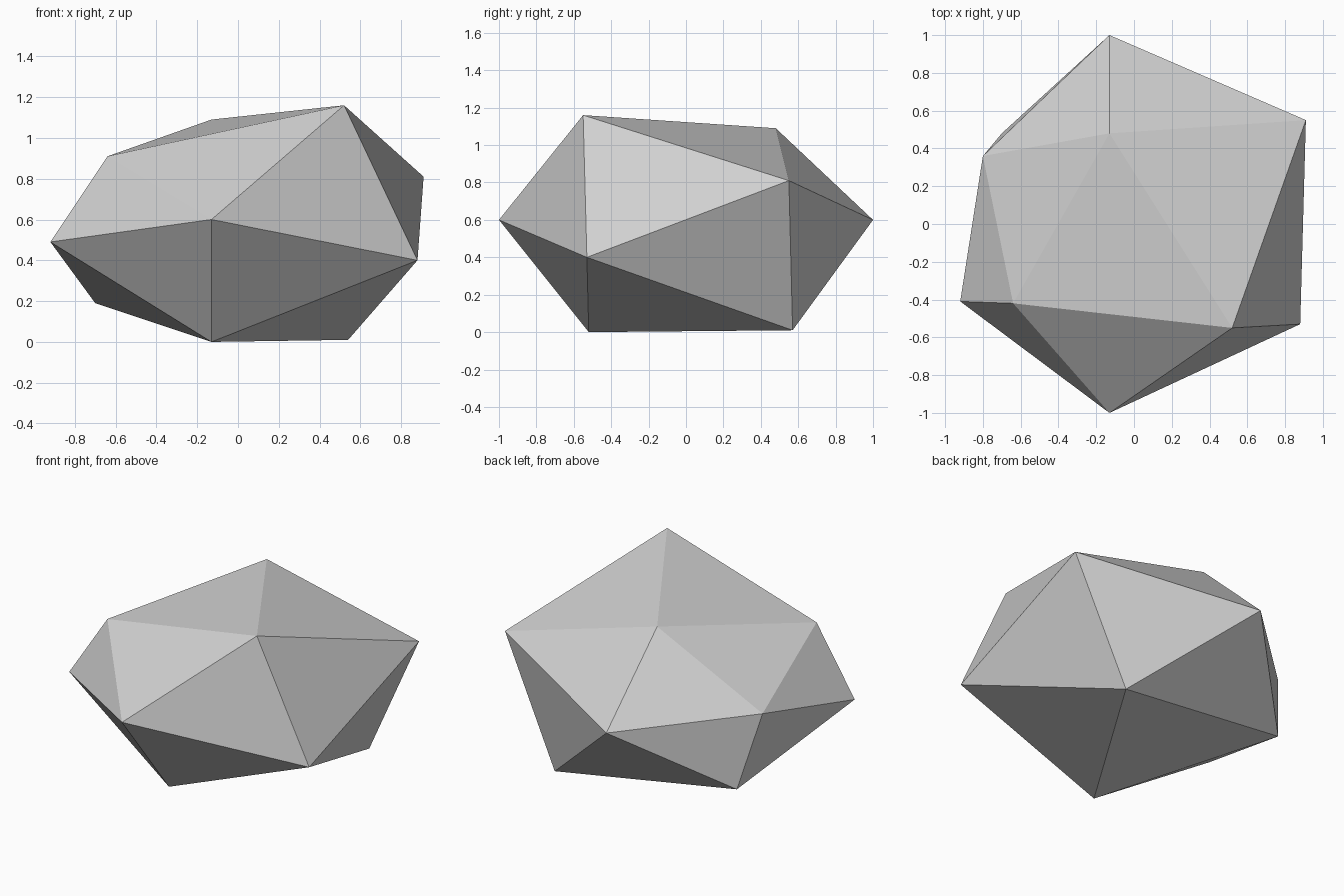
import bpy
import bmesh

# Remove the default cube
default_cube = bpy.data.objects.get("Cube")
if default_cube:
    bpy.data.objects.remove(default_cube, do_unlink=True)


def make_material(name, color):
    material = bpy.data.materials.new(name)
    material.use_nodes = True
    material.diffuse_color = color
    material.node_tree.nodes["Principled BSDF"].inputs["Base Color"].default_value = color
    return material


# Corners of the rock, as an uneven twenty-sided solid
top_corners = [(-0.64, -0.42, 0.91), (0.52, -0.55, 1.16), (-0.13, 0.48, 1.09)]
upper_belt = [(-0.13, -1, 0.6), (0.91, 0.55, 0.81), (-0.8, 0.36, 0.66)]
lower_belt = [(0.88, -0.53, 0.4), (-0.13, 1, 0.6), (-0.92, -0.41, 0.49)]
bottom_corners = [(-0.13, -0.52, 0), (0.54, 0.57, 0.01), (-0.7, 0.48, 0.19)]


def build_rock(name, corners, material):
    """Wrap the corners in flat triangular facets."""
    bm = bmesh.new()
    for corner in corners:
        bm.verts.new(corner)
    bmesh.ops.convex_hull(bm, input=list(bm.verts))
    bmesh.ops.recalc_face_normals(bm, faces=list(bm.faces))
    for face in bm.faces:
        face.smooth = False
    mesh = bpy.data.meshes.new(name)
    bm.to_mesh(mesh)
    bm.free()
    mesh.materials.append(material)
    rock = bpy.data.objects.new(name, mesh)
    bpy.context.collection.objects.link(rock)
    return rock


stone_grey = make_material("stone grey", (0.63, 0.63, 0.63, 1))
build_rock("rock", top_corners + upper_belt + lower_belt + bottom_corners, stone_grey)
